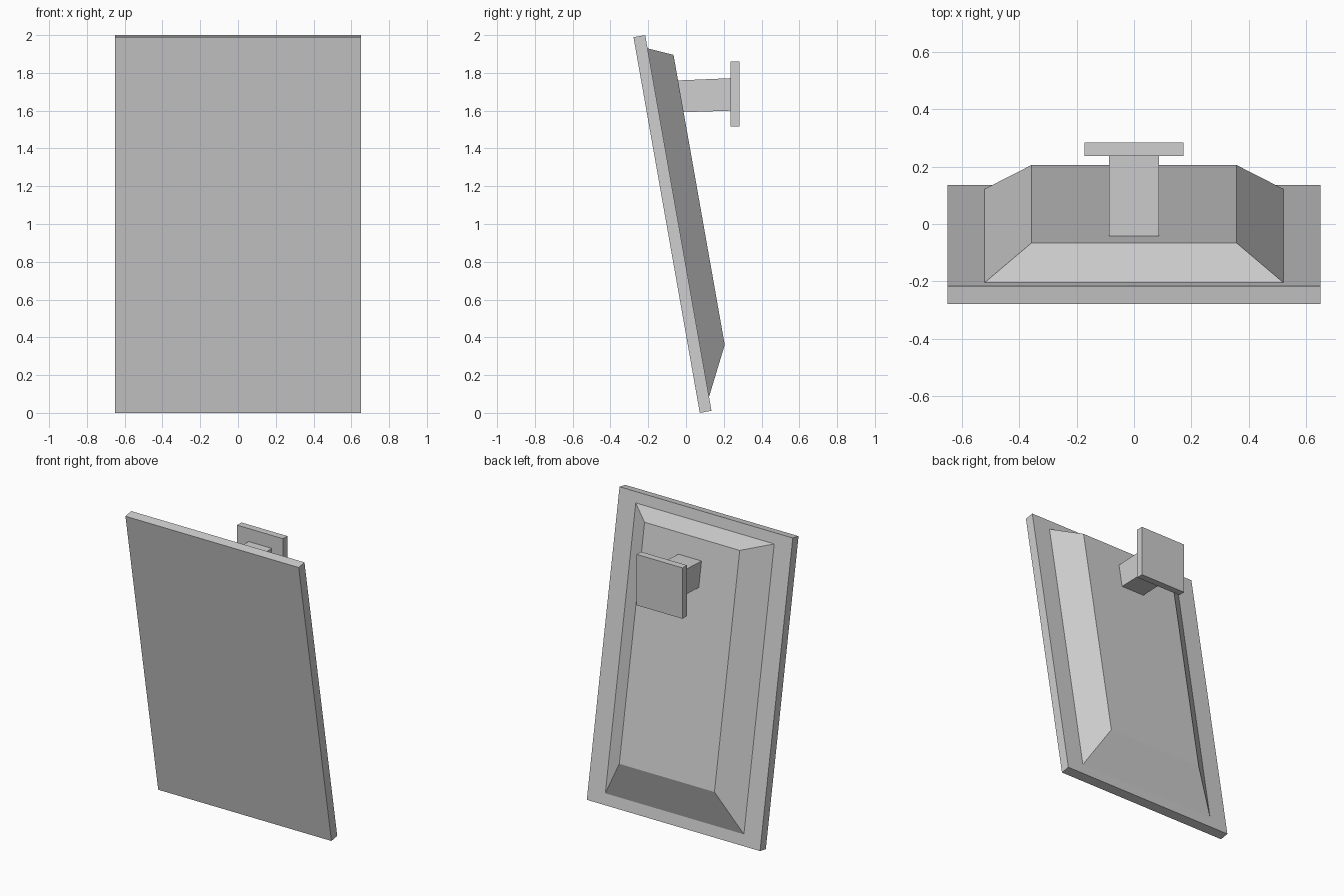
import bpy
import bmesh

cube = bpy.data.objects.get("Cube")
if cube:
    bpy.data.objects.remove(cube, do_unlink=True)

grey = bpy.data.materials.new("light grey")
grey.use_nodes = True
colour = (0.62, 0.62, 0.62, 1)
grey.diffuse_color = colour
grey.node_tree.nodes["Principled BSDF"].inputs["Base Color"].default_value = colour


def block(name, profile, half_widths):
    """Join a left and right copy of a (y, z) side profile; each corner has its own half width."""
    bm = bmesh.new()
    left, right = [
        [bm.verts.new((side * w, y, z)) for (y, z), w in zip(profile, half_widths)]
        for side in (1, -1)
    ]
    bm.faces.new(left)
    bm.faces.new(right)
    n = len(profile)
    for i in range(n):
        j = (i + 1) % n
        bm.faces.new((left[i], left[j], right[j], right[i]))
    bmesh.ops.recalc_face_normals(bm, faces=bm.faces)
    mesh = bpy.data.meshes.new(name)
    bm.to_mesh(mesh)
    bm.free()
    mesh.materials.append(grey)
    obj = bpy.data.objects.new(name, mesh)
    bpy.context.collection.objects.link(obj)
    return obj


# Leaning flat screen
block("screen_panel",
      [(0.073, 0), (0.135, 0.011), (-0.216, 2.0), (-0.278, 1.989)], [0.65] * 4)

# Bevelled housing on the back of the screen
block("back_housing",
      [(0.122, 0.085), (0.205, 0.36), (-0.066, 1.895), (-0.204, 1.93)],
      [0.52, 0.357, 0.357, 0.52])

# Slightly tapered arm, starting on the sloped housing
block("mount_arm",
      [(-0.014, 1.592), (0.24, 1.6), (0.24, 1.772), (-0.043, 1.76)], [0.087] * 4)

# Upright wall plate
block("wall_plate",
      [(0.236, 1.515), (0.283, 1.515), (0.283, 1.86), (0.236, 1.86)], [0.172] * 4)
